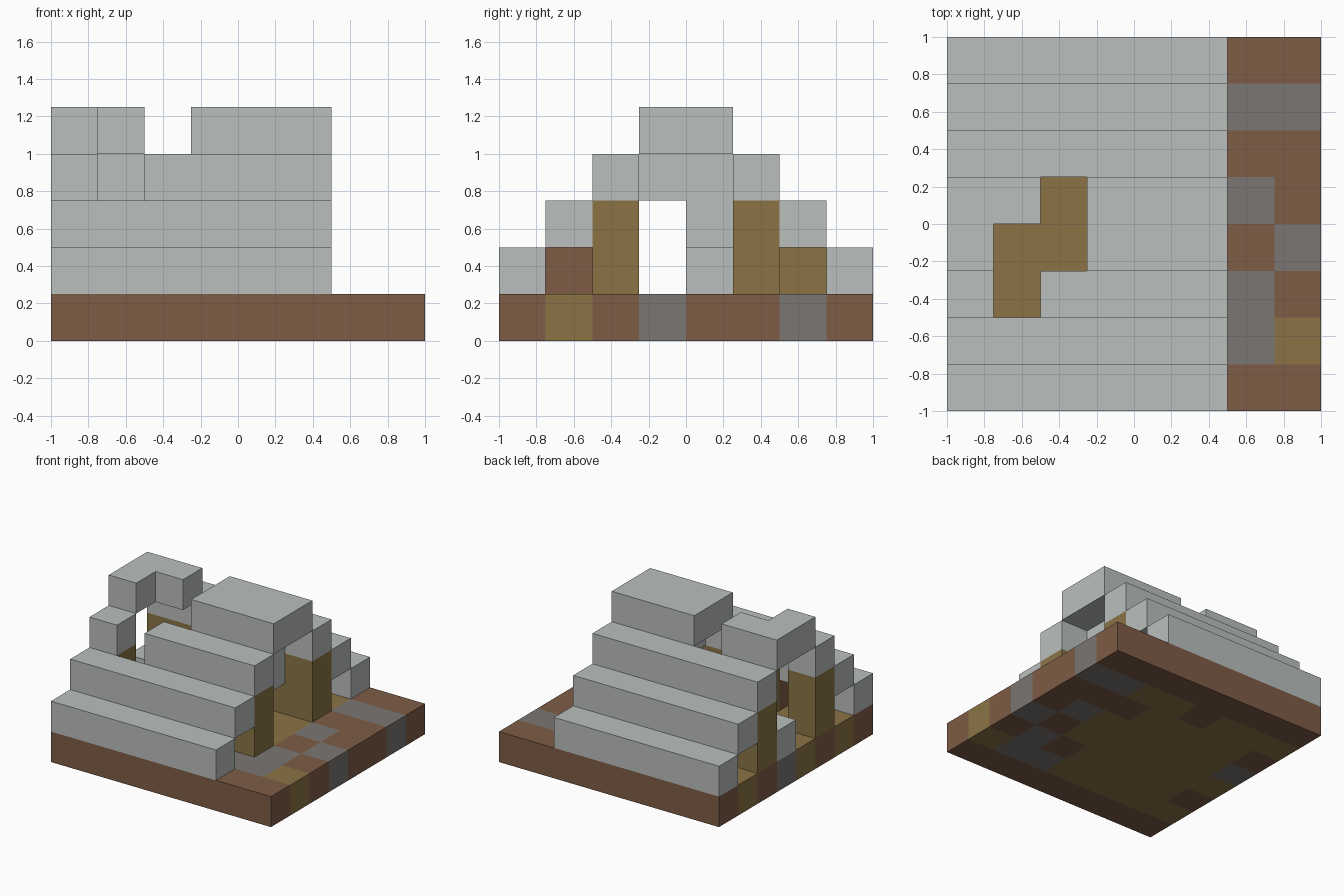
import bpy
import bmesh
from mathutils import Vector

CELL = 0.25

if "Cube" in bpy.data.objects:
    bpy.data.objects.remove(bpy.data.objects["Cube"], do_unlink=True)


def make_material(name, rgb):
    mat = bpy.data.materials.new(name)
    mat.use_nodes = True
    colour = (*rgb, 1.0)
    mat.diffuse_color = colour
    mat.node_tree.nodes["Principled BSDF"].inputs["Base Color"].default_value = colour
    return mat


PALE = make_material("pale_grey", (0.49, 0.52, 0.51))
EARTH = make_material("earth_brown", (0.21, 0.107, 0.061))
WOOD = make_material("wood_ochre", (0.258, 0.175, 0.061))
STONE = make_material("stone_grey", (0.195, 0.181, 0.171))


def add_object(name, bm, mats):
    bmesh.ops.recalc_face_normals(bm, faces=bm.faces)
    mesh = bpy.data.meshes.new(name)
    bm.to_mesh(mesh)
    bm.free()
    for mat in mats:
        mesh.materials.append(mat)
    obj = bpy.data.objects.new(name, mesh)
    bpy.context.collection.objects.link(obj)
    return obj


def block(name, cols, rows, levels, mat):
    """Box covering inclusive ranges of grid cells."""
    spans = (cols, rows, levels)
    origin = Vector((-1, -1, 0))
    low = origin + Vector([s[0] for s in spans]) * CELL
    high = origin + Vector([s[1] + 1 for s in spans]) * CELL
    bm = bmesh.new()
    bmesh.ops.create_cube(bm, size=1)
    for v in bm.verts:
        v.co = Vector([l + (c + 0.5) * (h - l) for l, h, c in zip(low, high, v.co)])
    return add_object(name, bm, [mat])


# Ground slab, coloured cell by cell (b = brown, g = ochre, s = stone), back row first
GROUND = [
    "bbbbbbbb",
    "gggbggss",
    "bggggbbb",
    "sgggggsb",
    "ggggggbs",
    "bggggbsb",
    "gggggssg",
    "bbbbbbbb",
]
bm = bmesh.new()
bmesh.ops.create_grid(bm, x_segments=8, y_segments=8, size=1)
region = bmesh.ops.extrude_face_region(bm, geom=bm.faces[:])
top_verts = [g for g in region["geom"] if isinstance(g, bmesh.types.BMVert)]
bmesh.ops.translate(bm, verts=top_verts, vec=(0, 0, CELL))
for face in bm.faces:
    c = face.calc_center_median()
    col = min(7, int((c.x + 1) / CELL + 0.001))
    row = min(7, int((c.y + 1) / CELL + 0.001))
    face.material_index = "bgs".index(GROUND[7 - row][col])
add_object("ground_slab", bm, [EARTH, WOOD, STONE])

# Stepped roof, both slopes
END = 5
for side, rows in (("front", (0, 1, 2)), ("back", (7, 6, 5))):
    for level, row in enumerate(rows, start=1):
        if side == "front" and level == 3:
            block("front_roof_step_broken_end", (0, 0), (row, row), (level, level), PALE)
            block("front_roof_step_upper", (2, END), (row, row), (level, level), PALE)
        else:
            block(f"{side}_roof_step_{level}", (0, END), (row, row), (level, level), PALE)

# Broken ridge
block("ridge_main", (3, END), (3, 4), (4, 4), PALE)
block("ridge_end", (0, 0), (3, 4), (4, 4), PALE)
block("ridge_stub", (1, 1), (4, 4), (4, 4), PALE)

# Timber side walls under the roof
block("front_wall_post", (0, 0), (2, 2), (1, 2), WOOD)
block("front_wall", (2, END), (2, 2), (1, 2), WOOD)
block("back_wall", (0, END), (5, 5), (1, 2), WOOD)
block("front_eave_infill", (2, 3), (1, 1), (1, 1), EARTH)
block("back_eave_infill", (2, 3), (6, 6), (1, 1), WOOD)

# Remains of the gable ends
block("gable_beam", (4, 4), (3, 4), (3, 3), PALE)
block("gable_hanging_block", (4, 4), (4, 4), (2, 2), PALE)
block("doorway_rubble", (0, 0), (4, 4), (1, 1), PALE)
